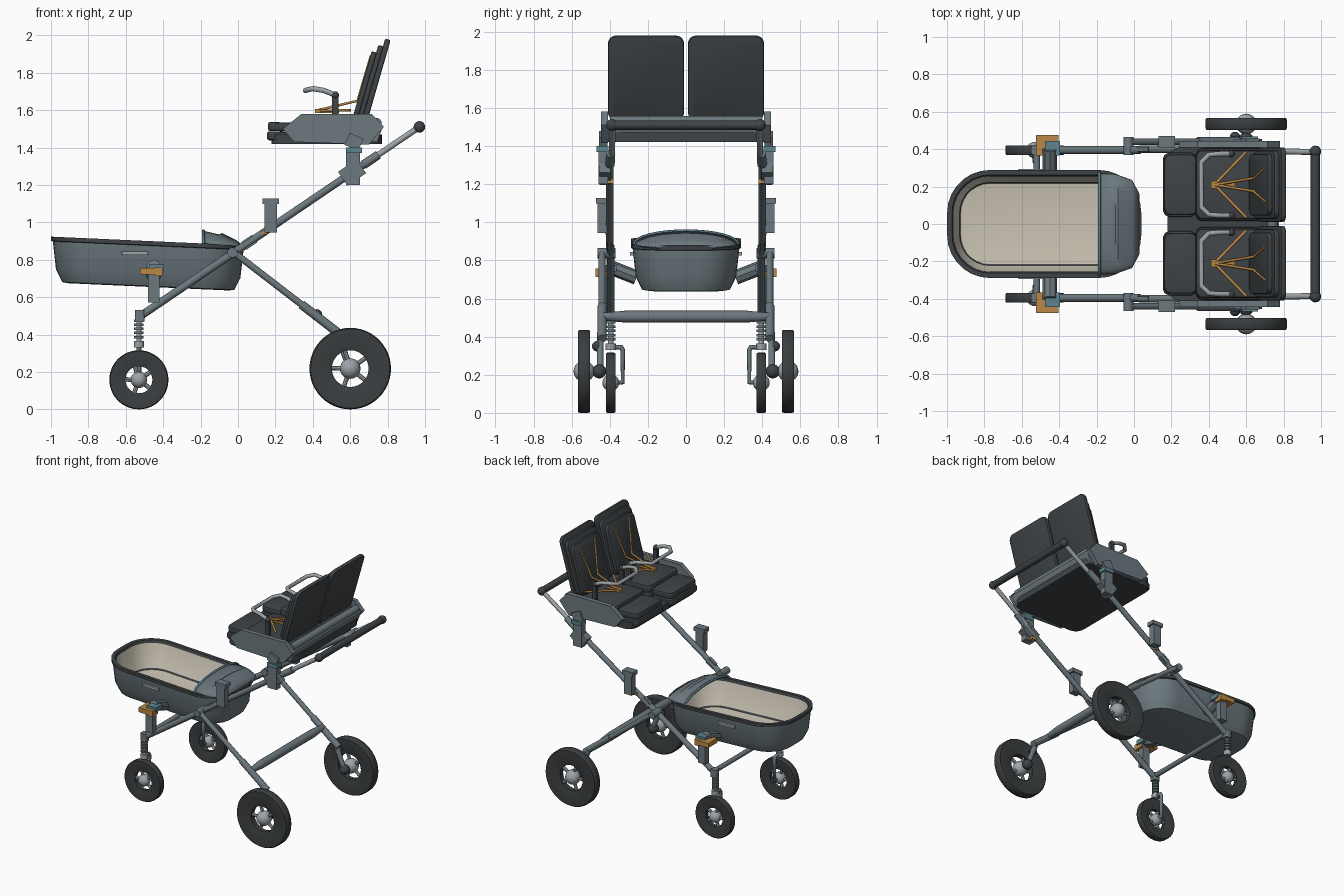
import bpy, bmesh
from math import sin, cos, pi, radians
from mathutils import Vector, Matrix

if "Cube" in bpy.data.objects:
    bpy.data.objects.remove(bpy.data.objects["Cube"])


def material(name, rgb):
    m = bpy.data.materials.new(name)
    m.use_nodes = True
    m.diffuse_color = (*rgb, 1)
    m.node_tree.nodes["Principled BSDF"].inputs["Base Color"].default_value = (*rgb, 1)
    return m


FRAME = material("blue grey frame", (0.15, 0.19, 0.21))
FABRIC = material("dark fabric", (0.05, 0.057, 0.062))
TYRE = material("black rubber", (0.043, 0.048, 0.051))
SILVER = material("light metal", (0.34, 0.37, 0.39))
ORANGE = material("orange", (0.5, 0.25, 0.06))
TEAL = material("teal plastic", (0.11, 0.23, 0.28))
BEIGE = material("beige lining", (0.6, 0.56, 0.46))


def add(name, bm, *mats):
    bmesh.ops.recalc_face_normals(bm, faces=bm.faces)
    me = bpy.data.meshes.new(name)
    bm.to_mesh(me)
    bm.free()
    ob = bpy.data.objects.new(name, me)
    bpy.context.collection.objects.link(ob)
    for m in mats:
        me.materials.append(m)
    me.shade_smooth()
    me.set_sharp_from_angle(angle=radians(35))
    return ob


def slab(name, c, size, mat, axis=2, corner=0.0, rim=0.0, pitch=0.0):
    """Box; corners rounded around one axis, then the flat faces' rims softened."""
    bm = bmesh.new()
    bmesh.ops.create_cube(bm, size=1, matrix=Matrix.Diagonal((*size, 1)))
    if corner:
        along = [e for e in bm.edges
                 if abs((e.verts[0].co - e.verts[1].co).normalized()[axis]) > 0.9]
        bmesh.ops.bevel(bm, geom=along, offset=corner, segments=5, profile=0.5, affect='EDGES')
    if rim:
        caps = [f for f in bm.faces if abs(f.normal[axis]) > 0.9]
        edges = list({e for f in caps for e in f.edges})
        bmesh.ops.bevel(bm, geom=edges, offset=rim, segments=2, profile=0.5, affect='EDGES')
    bm.transform(Matrix.Translation(c) @ Matrix.Rotation(radians(pitch), 4, 'Y'))
    return add(name, bm, mat)


def rod(name, a, b, r, mat, r2=None, n=16):
    a, b = Vector(a), Vector(b)
    bm = bmesh.new()
    m = Matrix.Translation((a + b) / 2) @ (b - a).to_track_quat('Z', 'Y').to_matrix().to_4x4()
    bmesh.ops.create_cone(bm, cap_ends=True, segments=n, radius1=r,
                          radius2=r if r2 is None else r2, depth=(b - a).length, matrix=m)
    return add(name, bm, mat)


def ball(name, c, r, mat):
    bm = bmesh.new()
    bmesh.ops.create_uvsphere(bm, u_segments=20, v_segments=12, radius=r,
                              matrix=Matrix.Translation(c))
    return add(name, bm, mat)


def path(name, pts, r, mat, n=2):
    """Bent tube through a few points."""
    cu = bpy.data.curves.new(name, 'CURVE')
    cu.dimensions = '3D'
    cu.bevel_depth, cu.bevel_resolution, cu.use_fill_caps = r, n, True
    sp = cu.splines.new('POLY')
    sp.points.add(len(pts) - 1)
    for p, q in zip(sp.points, pts):
        p.co = (*q, 1)
    ob = bpy.data.objects.new(name, cu)
    bpy.context.collection.objects.link(ob)
    cu.materials.append(mat)
    return ob


def loft(name, rings, mats, index=None, closed=True, cap=True):
    bm = bmesh.new()
    rows = [[bm.verts.new(p) for p in ring] for ring in rings]
    for k, (lo, hi) in enumerate(zip(rows, rows[1:])):
        n = len(lo)
        for i in range(n if closed else n - 1):
            j = (i + 1) % n
            f = bm.faces.new((lo[i], lo[j], hi[j], hi[i]))
            f.material_index = index[k] if index else 0
    if cap:
        bm.faces.new(rows[0])
        f = bm.faces.new(rows[-1])
        f.material_index = index[-1] if index else 0
    return add(name, bm, *mats)


def wheel(name, x, y, r, w, hole, hub):
    # tyre and rim as one closed lathe section
    section = [(hole, -.32), (hole + .02, -.4), (r * .8, -.5), (r * .97, -.5), (r, -.35),
               (r, .35), (r * .97, .5), (r * .8, .5), (hole + .02, .4), (hole, .32), (hole, -.32)]
    loft(name + "_tyre", [[(x + p * cos(a), y + q * w, r + p * sin(a))
                          for a in [2 * pi * i / 48 for i in range(48)]] for p, q in section],
         [TYRE], cap=False)
    ball(name + "_hub", (x, y, r), hub, SILVER)
    rod(name + "_axle", (x, y - w * .6, r), (x, y + w * .6, r), hub * .55, SILVER)
    for i in range(5):
        a = 2 * pi * i / 5 + 0.6
        rod(name + "_spoke", (x, y, r), (x + (hole + .01) * cos(a), y, r + (hole + .01) * sin(a)),
            .012, SILVER, n=8)


def main_z(x):
    return 0.5 + (x + .52) * .678


# Wheels, frame and mounts, mirrored left and right
for s, side in ((1, "left"), (-1, "right")):
    wheel(side + "_rear_wheel", 0.6, s * .535, .218, .065, .098, .055)
    wheel(side + "_front_wheel", -.53, s * .395, .158, .05, .072, .044)

    # main tube with telescoping handle arm
    rod(side + "_lower_tube", (-.52, s * .395, main_z(-.52)), (.03, s * .395, main_z(.03)), .021, FRAME)
    rod(side + "_upper_tube", (.03, s * .4, main_z(.03)), (.68, s * .4, main_z(.68)), .02, FRAME)
    rod(side + "_handle_arm", (.66, s * .39, main_z(.66)), (.97, s * .385, 1.51), .016, SILVER)
    rod(side + "_arm_collar", (.67, s * .4, main_z(.67)), (.75, s * .395, main_z(.75)), .024, FRAME)
    ball(side + "_handle_end", (.97, s * .388, 1.51), .031, FABRIC)
    rod(side + "_fold_pivot", (-.03, s * .37, .838), (-.03, s * .465, .838), .027, FRAME)
    slab(side + "_fold_latch", (.06, s * .4, main_z(.06)), (.07, .025, .05), FRAME, pitch=-34)

    # rear leg and suspension
    rod(side + "_rear_leg", (-.03, s * .44, .845), (.36, s * .44, .545), .018, FRAME)
    rod(side + "_rear_leg_sleeve", (.34, s * .44, .56), (.56, s * .44, .39), .024, FRAME)
    rod(side + "_rear_damper", (.52, s * .45, .42), (.6, s * .45, .22), .018, FRAME)
    ball(side + "_damper_joint", (.54, s * .465, .35), .028, FABRIC)
    ball(side + "_axle_joint", (.6, s * .455, .218), .037, FABRIC)
    rod(side + "_rear_axle", (.6, s * .44, .218), (.6, s * .53, .218), .014, SILVER)

    # front suspension and single-sided fork
    slab(side + "_fork_head", (-.525, s * .395, .5), (.05, .05, .06), FRAME, corner=.012)
    rod(side + "_fork_post", (-.53, s * .395, .33), (-.53, s * .395, .5), .014, SILVER)
    for i in range(5):
        z = .38 + i * .022
        rod(side + "_spring_coil", (-.53, s * .395, z), (-.53, s * .395, z + .013), .026, FRAME)
    rod(side + "_fork_cap", (-.53, s * .395, .33), (-.53, s * .395, .365), .027, SILVER)
    path(side + "_fork_arm", [(-.53, s * .395, .345), (-.53, s * .34, .345), (-.53, s * .332, .33),
                              (-.53, s * .332, .16), (-.53, s * .4, .158)], .013, FRAME)

    # seat mounts on the main tube
    slab(side + "_upper_mount", (.615, s * .435, 1.3), (.075, .05, .2), FRAME)
    slab(side + "_upper_mount_clamp", (.61, s * .425, main_z(.61)), (.12, .06, .09), FRAME, pitch=-34)
    slab(side + "_upper_mount_collar", (.62, s * .438, 1.385), (.085, .062, .03), TEAL)
    slab(side + "_upper_mount_neck", (.62, s * .435, 1.43), (.08, .045, .07), FRAME, pitch=25)
    slab(side + "_upper_mount_button", (.6, s * .4, 1.215), (.04, .04, .025), ORANGE)
    slab(side + "_middle_mount", (.175, s * .44, 1.03), (.065, .05, .17), FRAME)
    slab(side + "_middle_mount_top", (.175, s * .44, 1.113), (.09, .062, .03), FRAME)
    slab(side + "_middle_mount_button", (.14, s * .41, .945), (.03, .03, .02), ORANGE)

    # carrycot mounts
    slab(side + "_cot_mount", (-.45, s * .425, .66), (.06, .05, .18), FRAME)
    slab(side + "_cot_mount_top", (-.435, s * .405, .758), (.08, .08, .035), TEAL)
    slab(side + "_cot_mount_button", (-.48, s * .42, .738), (.09, .11, .035), ORANGE)
    slab(side + "_cot_mount_clip", (-.425, s * .44, .735), (.04, .07, .045), ORANGE)
    rod(side + "_cot_bracket", (-.45, s * .4, .765), (-.45, s * .26, .71), .038, FRAME, n=8)
    slab(side + "_cot_grip", (-.55, s * .284, .835), (.14, .02, .018), SILVER, corner=.006)

rod("handlebar", (.97, -.39, 1.51), (.97, .39, 1.51), .025, FABRIC)
for s in (1, -1):
    rod("rear_crossbar", (.42, 0, .505), (.42, s * .32, .505), .031, FRAME)
    rod("rear_crossbar_end", (.42, s * .32, .505), (.42, s * .44, .505), .031, FRAME, .02)
rod("front_crossbar", (-.52, -.395, .51), (-.52, .395, .51), .018, FRAME)


# Carrycot shell: lofted rounded rectangles
def cot_ring(inset, z):
    a, b, c = .515 - inset, .285 - inset, max(.225 - inset, .05)
    pts = []
    for k, (sx, sy) in enumerate(((1, 1), (-1, 1), (-1, -1), (1, -1))):
        for i in range(8):
            t = (k + i / 7) * pi / 2
            x = -.48 + sx * (a - c) + c * cos(t)
            pts.append((x, sy * (b - c) + c * sin(t), z - .045 * (x + .48)))
    return pts


levels = [(.085, .655), (.055, .66), (.022, .725), (.005, .875), (-.004, .878), (-.004, .9),
          (.022, .9), (.03, .88), (.06, .7), (.068, .69), (.078, .688)]
loft("carrycot", [cot_ring(*l) for l in levels], [FRAME, FABRIC, BEIGE],
     [0, 0, 0, 1, 1, 1, 1, 2, 1, 2])


# Folded canopy over the end of the carrycot
def arch(x, w, z, h):
    return [(x, w * cos(t), z + h * sin(t)) for t in [pi * i / 16 for i in range(17)]]


hood = loft("canopy", [arch(-.185, .27, .885, .07), arch(-.1, .268, .88, .055),
                       arch(-.085, .262, .88, .063), arch(-.01, .235, .875, .03),
                       arch(.03, .16, .87, .005)],
            [FRAME, TEAL], [0, 0, 0, 0], closed=False, cap=False)
hood.modifiers.new("thickness", 'SOLIDIFY').thickness = .012
path("canopy_rim", arch(-.185, .272, .885, .07), .008, TEAL)

# Double seat base with faceted side panels
slab("seat_pan", (.475, 0, 1.445), (.59, .82, .05), FABRIC, corner=.07)
slab("rear_panel", (.745, 0, 1.475), (.03, .82, .09), FRAME, pitch=20)
rod("rear_seat_tube", (.74, -.4, 1.53), (.74, .4, 1.53), .028, FRAME)
outline = [(.24, 1.5), (.34, 1.58), (.715, 1.58), (.78, 1.51), (.7, 1.415), (.3, 1.43)]
for s in (1, -1):
    loft("seat_side_panel", [[(x, s * y, z) for x, z in outline] for y in (.41, .445)], [FRAME])

# Cushions, backs, harness and bumper bar of each seat
for s in (1, -1):
    y = s * .21
    for i in range(2):
        z = 1.46 + i * .05
        slab("leg_cushion", (.245 + i * .005, y, z), (.18, .345 - i * .02, .048), FABRIC, 2, .04, .012, 2)
        slab("seat_cushion", (.53, y, z + .015), (.4, .39 - i * .02, .055), FABRIC, 2, .04, .012, 2)
    for i in range(3):
        slab("seat_back", (.738 - i * .03, y, 1.757 - i * .012), (.03, .4 - i * .035, .46 - i * .045),
             FABRIC, 0, .045, .008, 16)

    slab("harness_buckle", (.43, y, 1.595), (.035, .04, .02), ORANGE)
    slab("crotch_strap", (.48, y, 1.588), (.12, .02, .008), ORANGE)
    for t in (1, -1):
        path("shoulder_strap", [(.43, y, 1.6), (.64, y + t * .035, 1.65), (.67, y + t * .06, 1.75),
                                (.712, y + t * .095, 1.89)], .008, ORANGE, 1)
        path("lap_strap", [(.43, y, 1.595), (.6, y + t * .175, 1.6)], .008, ORANGE, 1)
        slab("bumper_post", (.52, y + t * .165, 1.62), (.035, .025, .12), FABRIC)
        ball("bumper_joint", (.52, y + t * .165, 1.68), .02, FABRIC)
    half = [(.52, .165, 1.68), (.46, .165, 1.705), (.4, .16, 1.715), (.36, .12, 1.705)]
    path("bumper_bar", [(x, y + d, z) for x, d, z in half]
         + [(x, y - d, z) for x, d, z in reversed(half)], .014, SILVER)
